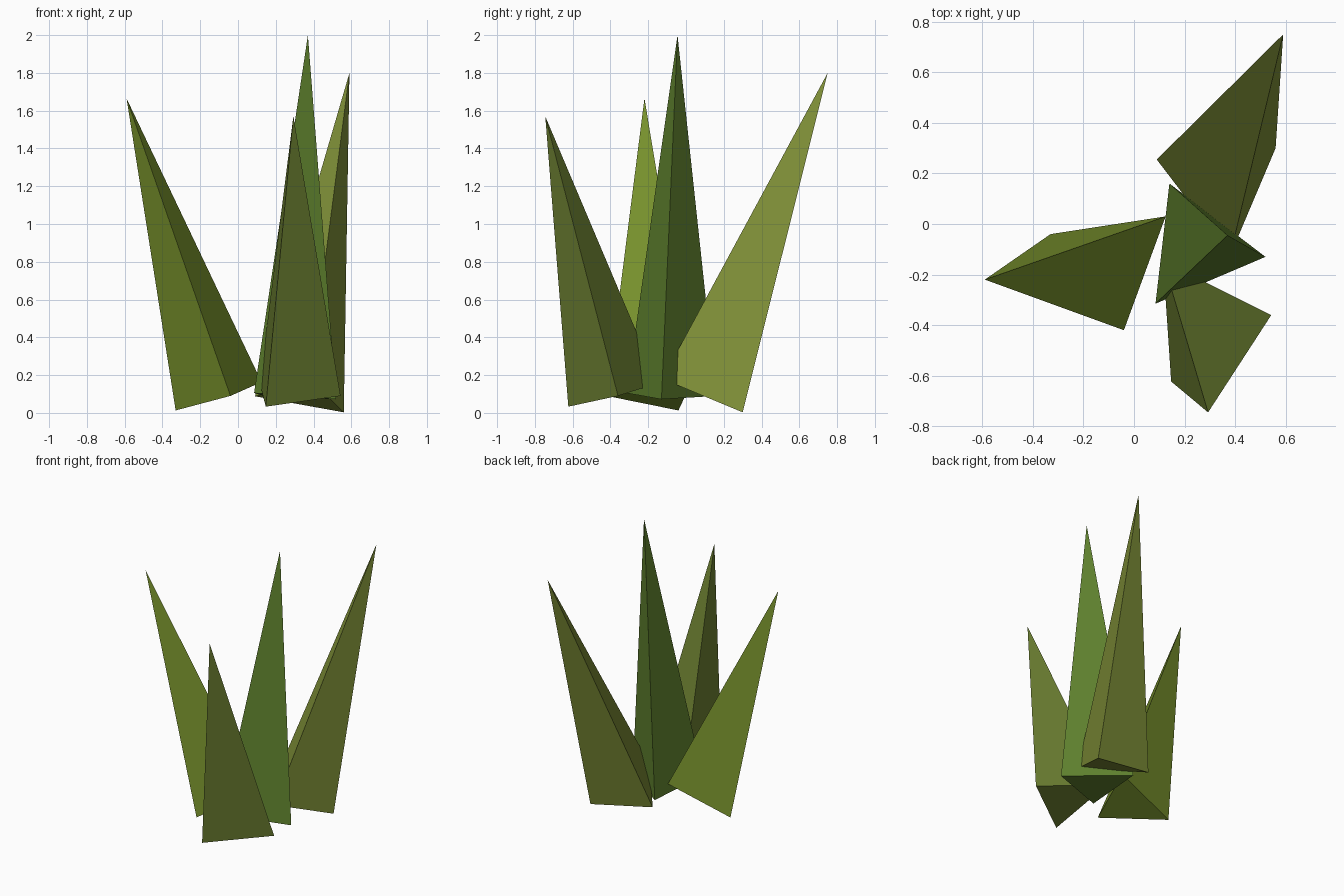
import bpy, bmesh
from mathutils import Vector

if "Cube" in bpy.data.objects:
    bpy.data.objects.remove(bpy.data.objects["Cube"])


def blade(name, apex, base, color):
    """Closed three-sided spike from a base triangle to a tip."""
    bm = bmesh.new()
    ring = [bm.verts.new(Vector(p)) for p in base]
    tip = bm.verts.new(Vector(apex))
    bm.faces.new(ring)
    for i in range(3):
        bm.faces.new((ring[i], ring[(i + 1) % 3], tip))
    bmesh.ops.recalc_face_normals(bm, faces=bm.faces)
    mesh = bpy.data.meshes.new(name)
    bm.to_mesh(mesh)
    bm.free()
    mat = bpy.data.materials.new(name + "_green")
    mat.diffuse_color = (*color, 1)
    mat.use_nodes = True
    mat.node_tree.nodes["Principled BSDF"].inputs["Base Color"].default_value = mat.diffuse_color
    mesh.materials.append(mat)
    obj = bpy.data.objects.new(name, mesh)
    bpy.context.collection.objects.link(obj)


# Tall upright blade in the middle
blade("centre_blade", (0.37, -0.045, 2.0),
      [(0.14, 0.16, 0.09), (0.085, -0.315, 0.105), (0.52, -0.13, 0.072)],
      (0.115, 0.22, 0.027))
# Blade leaning left
blade("left_blade", (-0.59, -0.22, 1.665),
      [(-0.33, -0.04, 0.013), (-0.04, -0.42, 0.09), (0.125, 0.03, 0.163)],
      (0.19, 0.29, 0.026))
# Blade leaning back and right
blade("back_blade", (0.59, 0.75, 1.80),
      [(0.09, 0.255, 0.088), (0.56, 0.30, 0.003), (0.38, -0.125, 0.18)],
      (0.23, 0.30, 0.042))
# Shorter blade leaning forward
blade("front_blade", (0.293, -0.745, 1.57),
      [(0.147, -0.623, 0.033), (0.543, -0.36, 0.09), (0.115, -0.147, 0.157)],
      (0.155, 0.22, 0.032))
